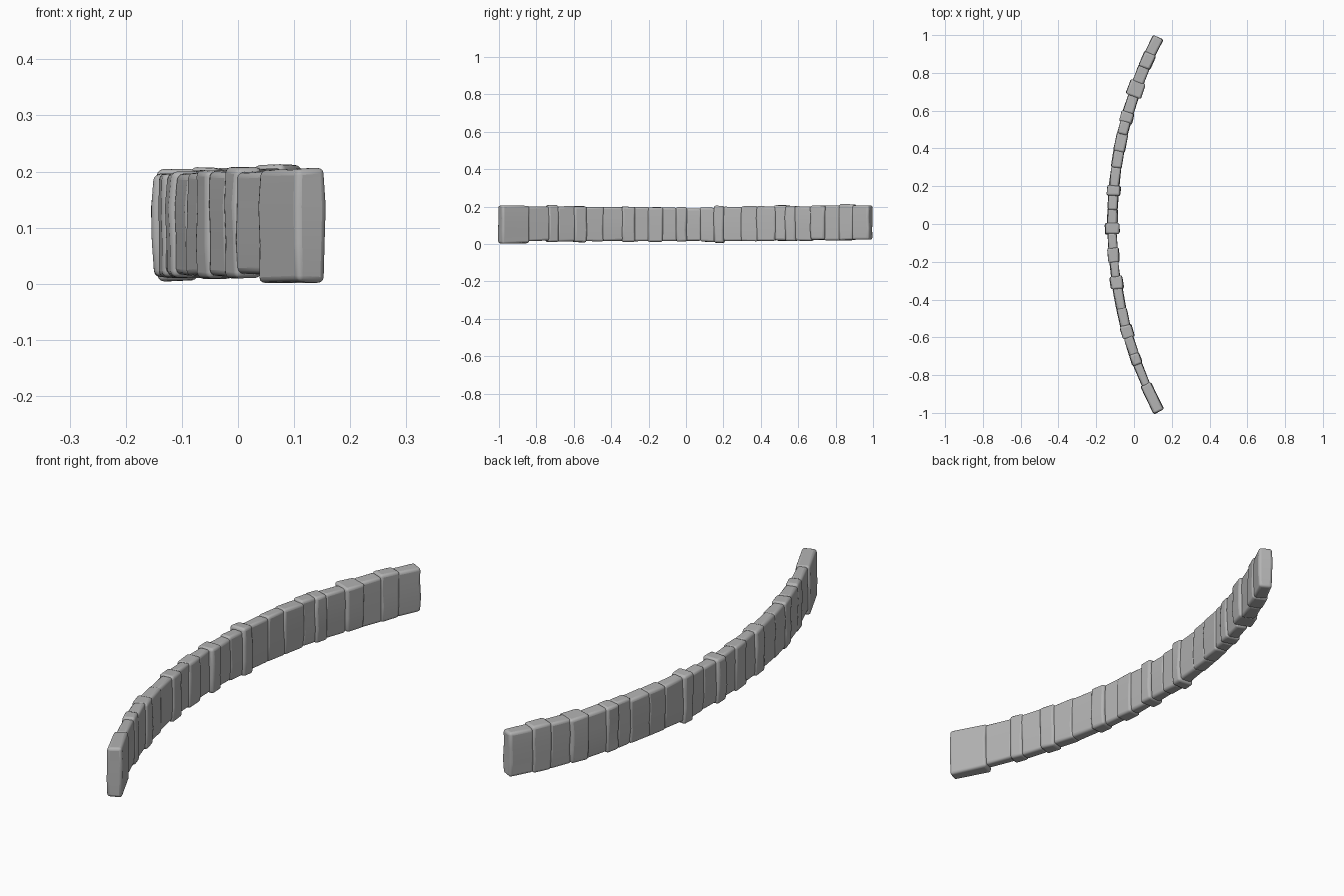
import bpy
import bmesh
import math
import random
from mathutils import Matrix, Vector

if "Cube" in bpy.data.objects:
    bpy.data.objects.remove(bpy.data.objects["Cube"])

random.seed(7)
RADIUS = 2.12      # plan curve of the wall
DEPTH_X = -0.115   # x of the middle of the arc
OVERLAP = 0.008    # stones sink into their neighbours

# One row per stone: y of its far end, thickness, bottom, top
START_Y = -0.99
STONES = [
    (-.85, .058, .003, .205), (-.74, .045, .016, .200), (-.69, .053, .012, .207),
    (-.60, .050, .015, .202), (-.54, .063, .010, .200), (-.45, .053, .014, .198),
    (-.34, .050, .016, .196), (-.28, .067, .012, .199), (-.20, .045, .016, .196),
    (-.13, .060, .012, .198), (-.05, .046, .016, .194), (.00, .074, .014, .196),
    (.08, .052, .015, .192), (.155, .050, .012, .194), (.20, .070, .005, .203),
    (.30, .052, .016, .198), (.385, .055, .014, .201), (.48, .062, .016, .201),
    (.54, .055, .018, .205), (.59, .068, .016, .203), (.68, .056, .018, .200),
    (.75, .084, .020, .205), (.83, .060, .020, .206), (.90, .066, .020, .211),
    (.985, .056, .022, .206),
]

stone_grey = bpy.data.materials.new("stone grey")
stone_grey.use_nodes = True
GREY = (0.45, 0.45, 0.45, 1)
stone_grey.diffuse_color = GREY
shader = stone_grey.node_tree.nodes["Principled BSDF"]
shader.inputs["Base Color"].default_value = GREY
shader.inputs["Roughness"].default_value = 0.9


def arc_point(y):
    return Vector((DEPTH_X + RADIUS - math.sqrt(RADIUS ** 2 - y * y), y, 0))


def make_stone(name, y0, y1, thickness, bottom, top):
    """A rounded, slightly uneven upright block spanning part of the arc."""
    a, b = arc_point(y0), arc_point(y1)
    along = b - a
    height = top - bottom
    bm = bmesh.new()
    bmesh.ops.create_cube(bm, size=1)
    # a ring at mid height lets the faces bulge and lean
    sides = [e for e in bm.edges if abs(e.verts[0].co.z - e.verts[1].co.z) > .5]
    bmesh.ops.subdivide_edges(bm, edges=sides, cuts=2, use_grid_fill=True)
    for v in bm.verts:
        middle = abs(v.co.z) < .4
        v.co.x *= thickness * (1.03 if middle else .96)
        v.co.y *= along.length + OVERLAP
        v.co.z *= height
        v.co.x += random.uniform(-.0025, .0025)
        v.co.y += random.uniform(-.003, .003)
        if not middle:
            v.co.z += random.uniform(-.003, .003)
    turn = Matrix.Rotation(math.atan2(-along.x, along.y), 4, "Z")
    place = Matrix.Translation((a + b) / 2 + Vector((0, 0, (top + bottom) / 2)))
    bm.transform(place @ turn)
    mesh = bpy.data.meshes.new(name)
    bm.to_mesh(mesh)
    bm.free()
    mesh.materials.append(stone_grey)
    stone = bpy.data.objects.new(name, mesh)
    bpy.context.collection.objects.link(stone)

    # worn corners
    bevel = stone.modifiers.new("worn_edges", "BEVEL")
    bevel.width = 0.011
    bevel.segments = 3
    bevel.limit_method = "ANGLE"
    bevel.angle_limit = math.radians(40)
    return stone


# Lay the stones end to end along the arc
stones = []
y = START_Y
for i, (y_end, thickness, bottom, top) in enumerate(STONES):
    stones.append(make_stone(f"wall_stone_{i + 1}", y, y_end, thickness, bottom, top))
    y = y_end

bpy.ops.object.select_all(action="DESELECT")
for stone in stones:
    stone.select_set(True)
bpy.context.view_layer.objects.active = stones[0]
bpy.ops.object.shade_smooth_by_angle(angle=math.radians(50))
